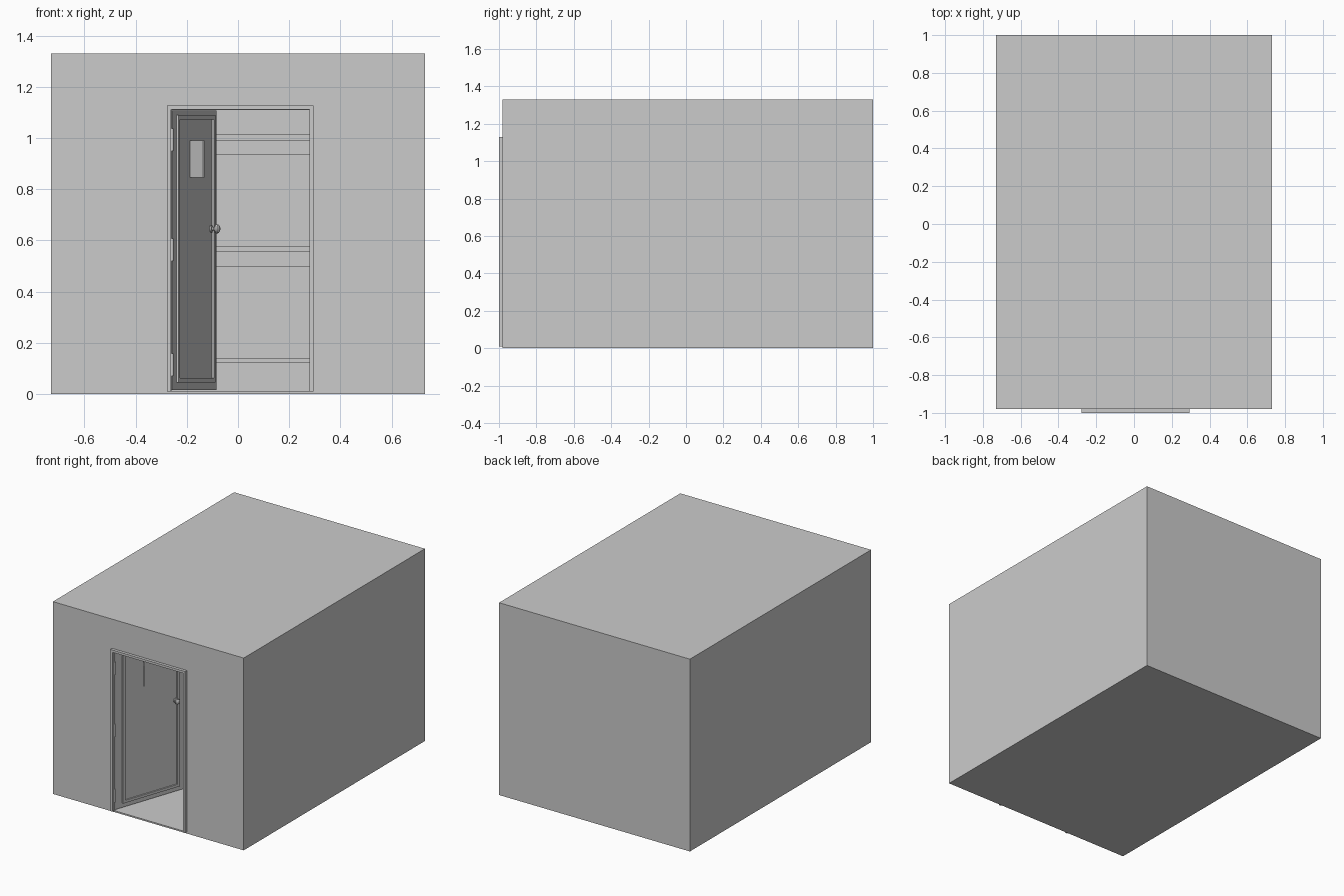
import bpy, bmesh, math
from mathutils import Matrix, Vector

if "Cube" in bpy.data.objects:
    bpy.data.objects.remove(bpy.data.objects["Cube"])


def add_mesh(name, bm, matrix=None):
    bmesh.ops.recalc_face_normals(bm, faces=bm.faces)
    me = bpy.data.meshes.new(name)
    bm.to_mesh(me)
    bm.free()
    ob = bpy.data.objects.new(name, me)
    bpy.context.collection.objects.link(ob)
    if matrix is not None:
        ob.matrix_world = matrix
    return ob


def add_box(bm, lo, hi):
    lo, hi = Vector(lo), Vector(hi)
    m = Matrix.Translation((lo + hi) / 2) @ Matrix.Diagonal((*(hi - lo), 1))
    bmesh.ops.create_cube(bm, size=1, matrix=m)


def box(name, lo, hi, matrix=None):
    bm = bmesh.new()
    add_box(bm, lo, hi)
    return add_mesh(name, bm, matrix)


def border(name, x0, x1, z0, z1, w, y0, y1, bottom=True, matrix=None):
    # Rectangular border in the xz plane; leaves the bottom open on request
    bm = bmesh.new()
    zb = z0 + w if bottom else z0
    add_box(bm, (x0, y0, z0), (x0 + w, y1, z1))
    add_box(bm, (x1 - w, y0, z0), (x1, y1, z1))
    add_box(bm, (x0 + w, y0, z1 - w), (x1 - w, y1, z1))
    if bottom:
        add_box(bm, (x0 + w, y0, z0), (x1 - w, y1, zb))
    return add_mesh(name, bm, matrix)


def lathe(name, profile, matrix, steps=20):
    # Profile of (radius, height) points turned about local z
    bm = bmesh.new()
    vs = [bm.verts.new((r, 0, h)) for r, h in profile]
    es = [bm.edges.new(p) for p in zip(vs, vs[1:])]
    bmesh.ops.spin(bm, geom=vs + es, cent=(0, 0, 0), axis=(0, 0, 1),
                   angle=math.tau, steps=steps)
    bmesh.ops.remove_doubles(bm, verts=bm.verts, dist=1e-5)
    ob = add_mesh(name, bm, matrix)
    bpy.context.view_layer.objects.active = ob
    ob.select_set(True)
    bpy.ops.object.shade_smooth_by_angle(angle=math.radians(40))
    ob.select_set(False)
    return ob


# Room shell: hollowed box with a doorway
room = box("room_walls", (-.73, -.98, 0), (.73, 1, 1.33))
cutters = [box("room_hollow", (-.70, -.95, .01), (.70, .97, 1.30)),
           box("doorway_cut", (-.26, -1.1, .01), (.28, -.9, 1.11))]
bpy.context.view_layer.objects.active = room
for c in cutters:
    c.hide_render = True
    mod = room.modifiers.new(c.name, 'BOOLEAN')
    mod.operation, mod.object, mod.solver = 'DIFFERENCE', c, 'EXACT'
    bpy.ops.object.modifier_apply(modifier=mod.name)
for c in cutters:
    bpy.data.objects.remove(c)

# Door frame, with a thin lining behind the trim
border("door_frame", -.277, .295, .01, 1.128, .016, -1, -.98, bottom=False)

# Door leaf, swung inward about its left edge
door = Matrix.Translation((-.257, -.97, 0)) @ Matrix.Rotation(math.radians(70.9), 4, 'Z')
box("door_leaf", (0, 0, .015), (.53, .022, 1.108), door)
for side, y0, y1 in (("front", -.009, 0), ("back", .022, .031)):
    border(f"door_moulding_{side}", .05, .49, .045, 1.09, .018, y0, y1, matrix=door)

# Knobs on both faces of the door
profile = [(0, 0), (.014, 0), (.014, .005), (.007, .007), (.007, .014), (.014, .018),
           (.018, .024), (.017, .031), (.011, .036), (0, .037)]
for side, y, turn in (("front", 0, 90), ("back", .022, -90)):
    m = door @ Matrix.Translation((.46, y, .645)) @ Matrix.Rotation(math.radians(turn), 4, 'X')
    lathe(f"door_knob_{side}", profile, m)

# Hinges
for i, z in enumerate((.07, .52, .95)):
    lathe(f"hinge_{i + 1}", [(0, 0), (.006, 0), (.006, .088), (0, .088)],
          Matrix.Translation((-.258, -.978, z)), 10)

# Small viewing flap standing open on the door
flap = Matrix.Translation((-.187, -.768, 0)) @ Matrix.Rotation(math.radians(-54.7), 4, 'Z')
box("viewing_flap", (0, 0, .846), (.087, .006, .99), flap)

# Shelves along the back wall, the upper two with an apron below
for i, (z0, z1, apron) in enumerate(((.12, .14, None), (.555, .578, .495), (.99, 1.015, .935))):
    box(f"shelf_{i + 1}", (-.70, .60, z0), (.70, .97, z1))
    if apron:
        box(f"shelf_apron_{i + 1}", (-.70, .62, apron), (.70, .64, z0))
